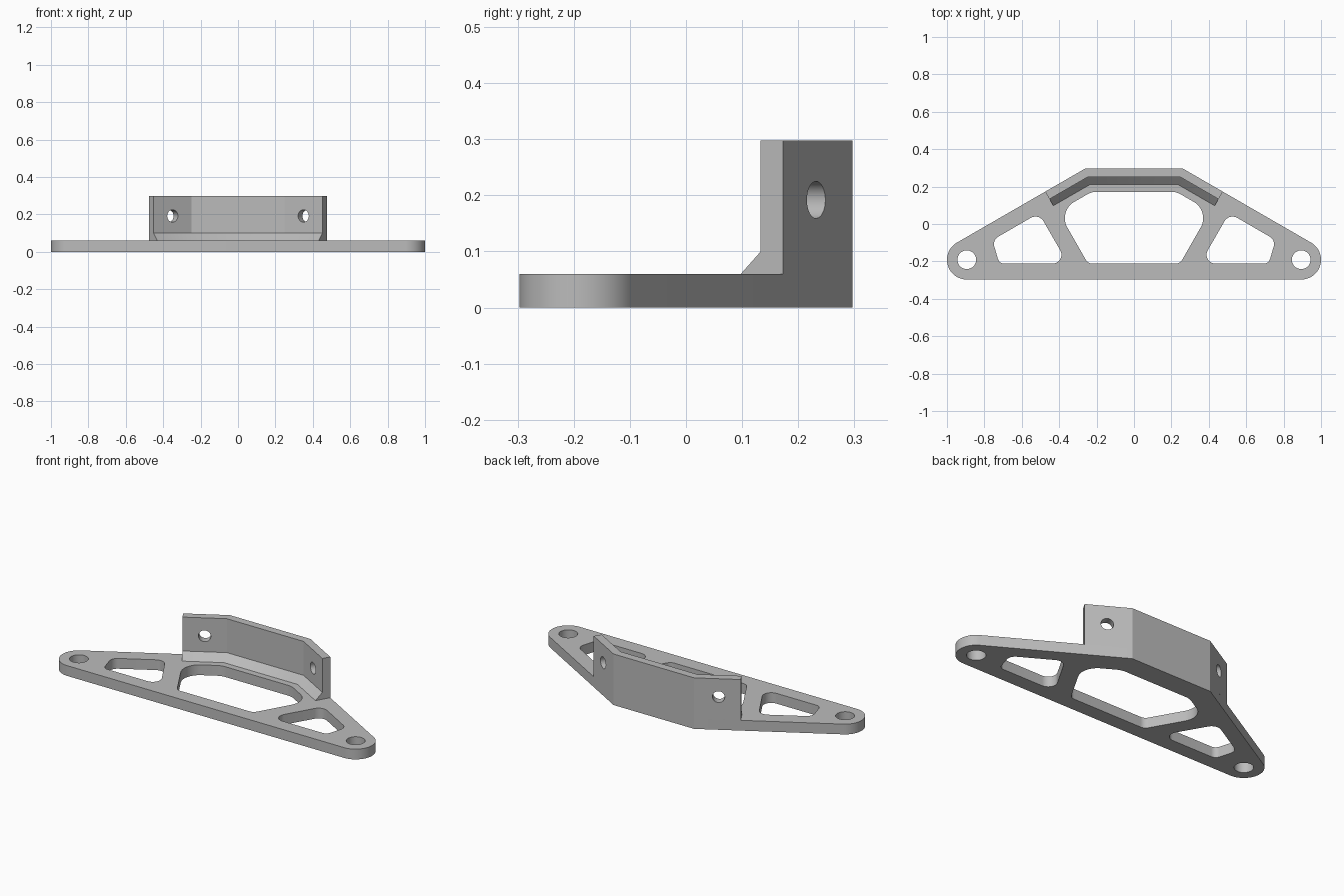
import bpy, bmesh, math
from mathutils import Vector, Matrix

if "Cube" in bpy.data.objects:
    bpy.data.objects.remove(bpy.data.objects["Cube"], do_unlink=True)

PLATE_H, WALL_H = 0.06, 0.298
S30, C30, T15 = 0.5, math.cos(math.pi / 6), math.tan(math.pi / 12)

grey = bpy.data.materials.new("satin grey")
grey.use_nodes = True
grey.diffuse_color = (0.5, 0.5, 0.5, 1)
grey.node_tree.nodes["Principled BSDF"].inputs["Base Color"].default_value = (0.5, 0.5, 0.5, 1)


def rounded(corners, steps=12):
    """Closed 2D loop from (x, y, radius) corners with filleted points."""
    loop = []
    for i, (x, y, r) in enumerate(corners):
        p = Vector((x, y))
        if r == 0:
            loop.append(p)
            continue
        u = (Vector(corners[i - 1][:2]) - p).normalized()
        v = (Vector(corners[(i + 1) % len(corners)][:2]) - p).normalized()
        half = u.angle(v) / 2
        c = p + (u + v).normalized() * r / math.sin(half)
        start = p + u * r / math.tan(half) - c
        end = p + v * r / math.tan(half) - c
        sweep = math.atan2(start.x * end.y - start.y * end.x, start.dot(end))
        loop += [c + Matrix.Rotation(sweep * k / steps, 2) @ start for k in range(steps + 1)]
    return loop


def circle(x, y, r, n=40):
    return [Vector((x + r * math.cos(a), y + r * math.sin(a)))
            for a in (2 * math.pi * k / n for k in range(n))]


def flip(loop):
    return [Vector((-p.x, p.y)) for p in loop]


def finish(name, mesh):
    mesh.materials.clear()
    mesh.materials.append(grey)
    ob = bpy.data.objects.new(name, mesh)
    bpy.context.collection.objects.link(ob)
    return ob


def smooth(ob):
    bpy.ops.object.select_all(action='DESELECT')
    ob.select_set(True)
    bpy.context.view_layer.objects.active = ob
    bpy.ops.object.shade_smooth_by_angle(angle=math.radians(25))


def extruded(name, loops, height):
    """Fill the first loop, leave the others as holes, extrude upward."""
    curve = bpy.data.curves.new(name + " outline", 'CURVE')
    curve.dimensions, curve.fill_mode, curve.extrude = '2D', 'BOTH', height / 2
    for loop in loops:
        s = curve.splines.new('POLY')
        s.points.add(len(loop) - 1)
        for pt, p in zip(s.points, loop):
            pt.co = (p.x, p.y, 0, 1)
        s.use_cyclic_u = True
    helper = bpy.data.objects.new(name + " outline", curve)
    bpy.context.collection.objects.link(helper)
    deps = bpy.context.evaluated_depsgraph_get()
    mesh = bpy.data.meshes.new_from_object(helper.evaluated_get(deps))
    bpy.data.objects.remove(helper, do_unlink=True)
    bm = bmesh.new()
    bm.from_mesh(mesh)
    bmesh.ops.remove_doubles(bm, verts=bm.verts, dist=1e-5)
    bmesh.ops.translate(bm, verts=bm.verts, vec=(0, 0, height / 2))
    bmesh.ops.recalc_face_normals(bm, faces=bm.faces)
    bm.to_mesh(mesh)
    bm.free()
    return finish(name, mesh)


# Base plate with rounded ears, bolt holes and three lightening windows
outline = rounded([(-1.289, -0.297, 0.1058), (1.289, -0.297, 0.1058),
                   (0.26, 0.297, 0), (-0.26, 0.297, 0)], 24)
window = rounded([(-0.246, -0.212, 0.04), (0.246, -0.212, 0.04), (0.406, 0.068, 0.1),
                  (0.2265, 0.172, 0.1), (-0.2265, 0.172, 0.1), (-0.406, 0.068, 0.1)])
side_window = rounded([(0.353, -0.212, 0.048), (0.72, -0.212, 0.035),
                       (0.757, -0.086, 0.045), (0.509, 0.058, 0.05)])
ear_hole = circle(0.894, -0.191, 0.05)
plate = extruded("base_plate", [outline, window, side_window, flip(side_window),
                                ear_hole, flip(ear_hole)], PLATE_H)
smooth(plate)

# Upright flange: a chamfer-footed section swept along the three rear edges
section = [(0, PLATE_H), (0, WALL_H), (0.046, WALL_H), (0.046, 0.1), (0.087, PLATE_H)]
END_X, END_Y = 0.475, 0.173


def station(side, at_end):
    if at_end:
        return [(side * (END_X - d * S30), END_Y - d * C30, z) for d, z in section]
    return [(side * (0.26 - d * T15), 0.297 - d, z) for d, z in section]


bm = bmesh.new()
rings = [[bm.verts.new(p) for p in station(s, e)]
         for s, e in ((-1, True), (-1, False), (1, False), (1, True))]
n = len(section)
for a, b in zip(rings, rings[1:]):
    for i in range(n):
        j = (i + 1) % n
        bm.faces.new((a[i], a[j], b[j], b[i]))
bm.faces.new(rings[0])
bm.faces.new(rings[-1])
bmesh.ops.recalc_face_normals(bm, faces=bm.faces)
mesh = bpy.data.meshes.new("upright_flange")
bm.to_mesh(mesh)
bm.free()
flange = finish("upright_flange", mesh)

# Bolt holes drilled square through the angled flange ends
for side in (-1, 1):
    axis = Vector((side * S30, C30, 0))
    place = Matrix.Translation((side * 0.373, 0.232, 0.192)) @ axis.to_track_quat('Z', 'Y').to_matrix().to_4x4()
    bm = bmesh.new()
    bmesh.ops.create_cone(bm, cap_ends=True, segments=32, radius1=0.033,
                          radius2=0.033, depth=0.2, matrix=place)
    mesh = bpy.data.meshes.new("drill")
    bm.to_mesh(mesh)
    bm.free()
    drill = finish("drill", mesh)
    drill.hide_render = True
    mod = flange.modifiers.new("bolt_hole", 'BOOLEAN')
    mod.operation, mod.object, mod.solver = 'DIFFERENCE', drill, 'EXACT'
    bpy.context.view_layer.objects.active = flange
    bpy.ops.object.modifier_apply(modifier=mod.name)
    bpy.data.objects.remove(drill, do_unlink=True)
smooth(flange)
